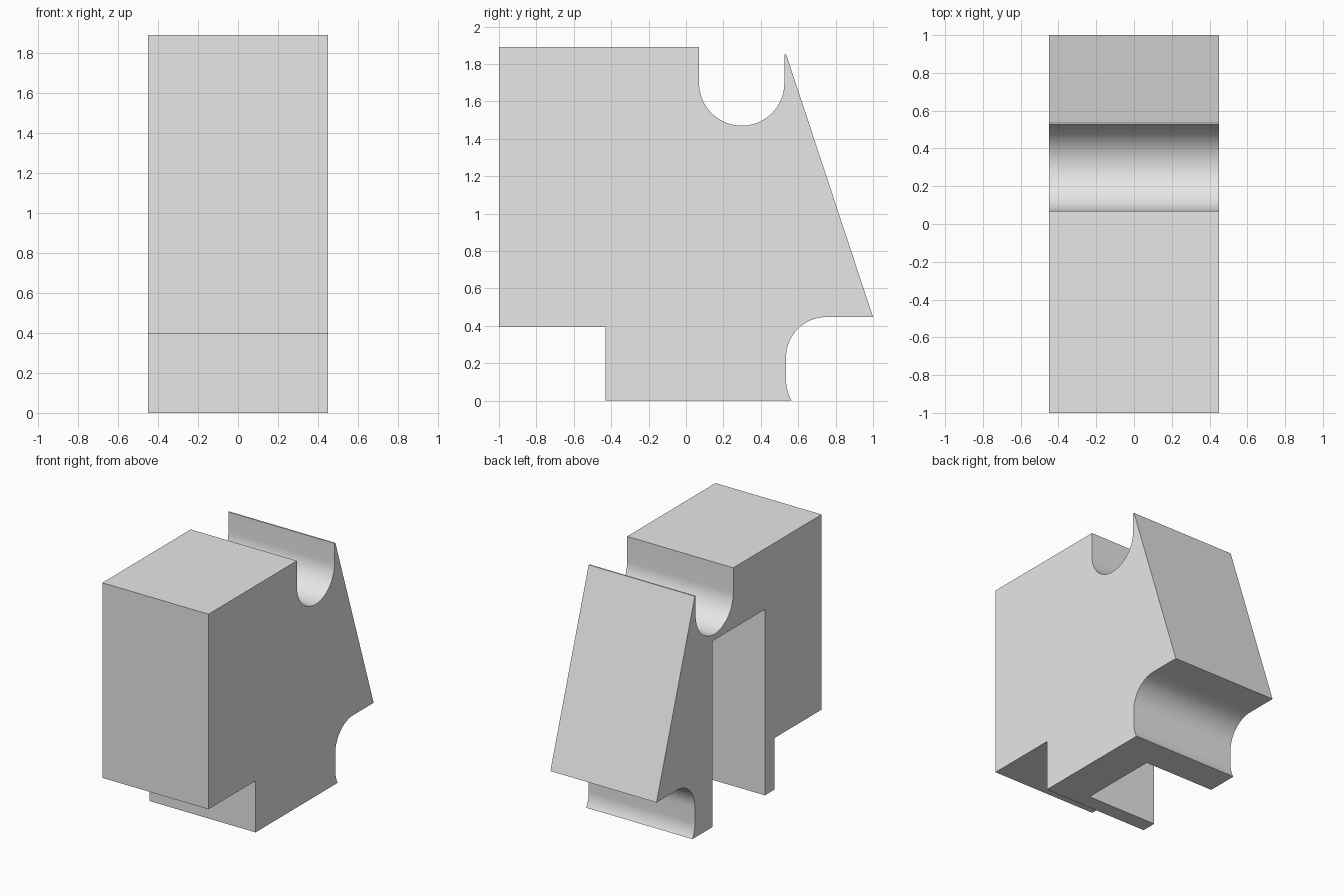
import bpy
import bmesh
from math import cos, sin, radians, asin, degrees

cube = bpy.data.objects.get("Cube")
if cube:
    bpy.data.objects.remove(cube)

HALF_WIDTH = 0.45

grey = bpy.data.materials.new("plain_grey")
grey.use_nodes = True
grey.diffuse_color = (0.8, 0.8, 0.8, 1)
grey.node_tree.nodes["Principled BSDF"].inputs["Base Color"].default_value = (0.8, 0.8, 0.8, 1)


def arc(cy, cz, r, start, end, steps):
    """Points in the y-z plane along a circular arc, angles in degrees."""
    angles = [radians(start + (end - start) * i / steps) for i in range(steps + 1)]
    return [(cy + r * cos(a), cz + r * sin(a)) for a in angles]


def extrude_profile(name, profile, x0, x1):
    """Solid made by sweeping a y-z profile along x."""
    bm = bmesh.new()
    face = bm.faces.new([bm.verts.new((x0, y, z)) for y, z in profile])
    swept = bmesh.ops.extrude_face_region(bm, geom=[face])["geom"]
    moved = [v for v in swept if isinstance(v, bmesh.types.BMVert)]
    bmesh.ops.translate(bm, verts=moved, vec=(x1 - x0, 0, 0))
    bmesh.ops.recalc_face_normals(bm, faces=bm.faces)
    mesh = bpy.data.meshes.new(name)
    bm.to_mesh(mesh)
    bm.free()
    mesh.materials.append(grey)
    obj = bpy.data.objects.new(name, mesh)
    bpy.context.collection.objects.link(obj)
    return obj


# Side outline: stepped base, top block, round groove, sloped back, back hollow
r_back = 0.215
lower_sweep = degrees(asin(0.11 / r_back))
outline = [(-0.43, 0), (-0.43, 0.395), (-1, 0.395), (-1, 1.89), (0.07, 1.89)]
outline += arc(0.298, 1.698, 0.228, 180, 360, 32)
outline += [(0.526, 1.85), (0.536, 1.85), (1, 0.447)]
outline += arc(0.75, 0.232, r_back, 90, 180, 20)
outline += arc(0.75, 0.11, r_back, 180, 180 + lower_sweep, 8)
body = extrude_profile("body", outline, -HALF_WIDTH, HALF_WIDTH)

# Tall slot cut in from one side, open at the bottom
slot = [(-0.313, -0.2), (0.32, -0.2), (0.32, 1.425), (-0.313, 1.425)]
cutter = extrude_profile("slot_cutter", slot, -HALF_WIDTH - 0.2, 0.15)
cutter.hide_render = True
cutter.hide_viewport = True

cut = body.modifiers.new("slot", 'BOOLEAN')
cut.operation = 'DIFFERENCE'
cut.solver = 'EXACT'
cut.object = cutter

# Apply the cut, then smooth only the curved walls
bpy.context.view_layer.objects.active = body
body.select_set(True)
bpy.ops.object.modifier_apply(modifier=cut.name)
bpy.data.objects.remove(cutter)
bpy.ops.object.shade_smooth_by_angle(angle=radians(25))
